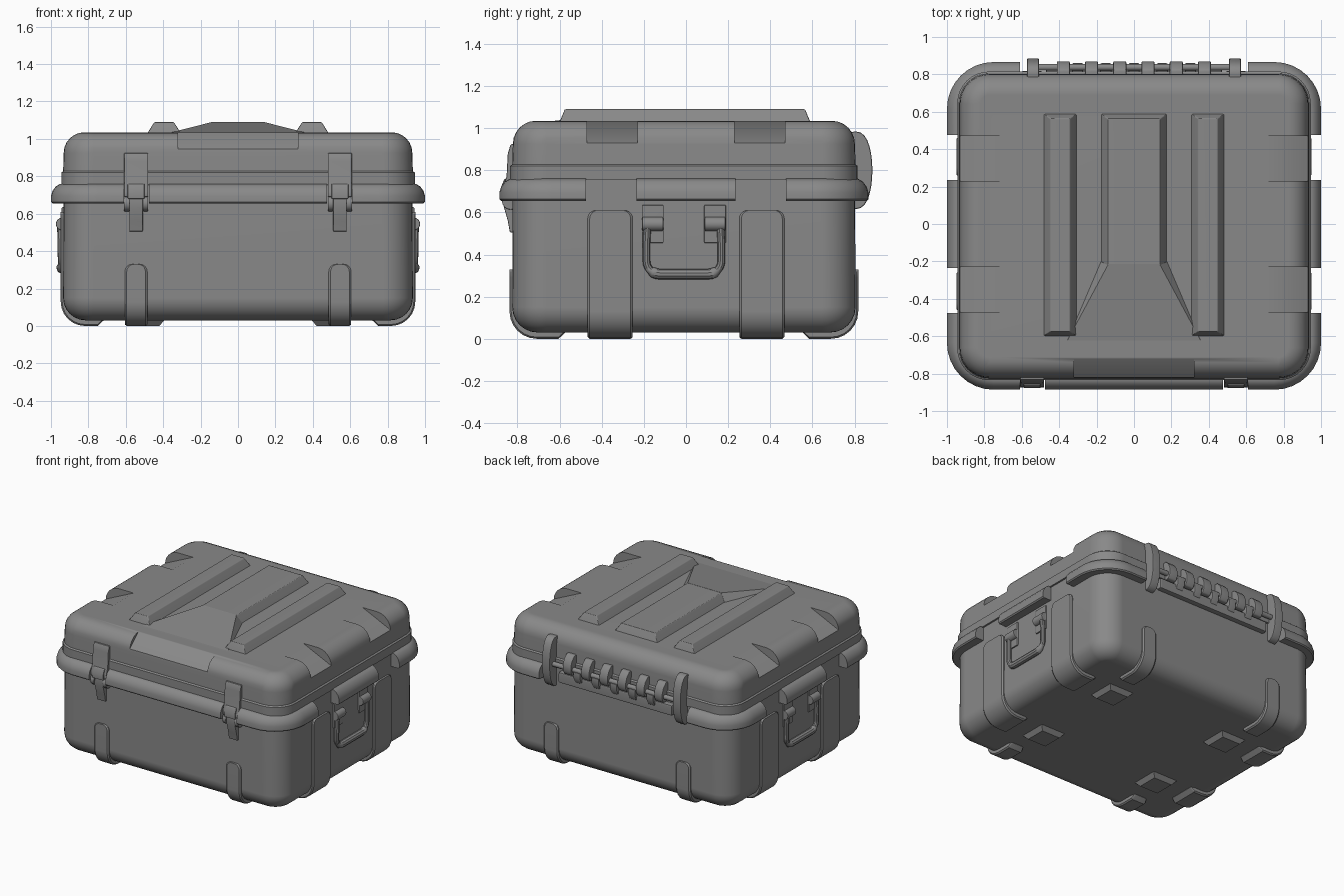
import bpy, bmesh
from math import sin, cos, pi, radians
from mathutils import Vector

if "Cube" in bpy.data.objects:
    bpy.data.objects.remove(bpy.data.objects["Cube"])

grey = bpy.data.materials.new("grey plastic")
grey.use_nodes = True
grey.diffuse_color = (0.25, 0.25, 0.25, 1)
grey.node_tree.nodes["Principled BSDF"].inputs["Base Color"].default_value = (0.25, 0.25, 0.25, 1)
CY = -0.01  # middle of the shell in y


def select(ob):
    bpy.ops.object.select_all(action='DESELECT')
    ob.select_set(True)
    bpy.context.view_layer.objects.active = ob


def finish(name, bm, bevel=0.0, smooth=True):
    bmesh.ops.recalc_face_normals(bm, faces=bm.faces)
    me = bpy.data.meshes.new(name)
    bm.to_mesh(me)
    bm.free()
    me.materials.append(grey)
    ob = bpy.data.objects.new(name, me)
    bpy.context.collection.objects.link(ob)
    if bevel:
        m = ob.modifiers.new("bevel", 'BEVEL')
        m.width, m.segments, m.limit_method = bevel, 2, 'ANGLE'
        select(ob)
        bpy.ops.object.modifier_apply(modifier=m.name)
    if smooth:
        shade(ob)
    return ob


def shade(ob):
    select(ob)
    bpy.ops.object.shade_smooth_by_angle(angle=radians(35))
    m = ob.modifiers.new("weighted normals", 'WEIGHTED_NORMAL')
    m.keep_sharp = True


def skin(name, loops, closed=False, **kw):
    """Skin equal-length loops of points, with caps or closed on itself."""
    bm = bmesh.new()
    rows = [[bm.verts.new(p) for p in loop] for loop in loops]
    n = len(rows[0])
    pairs = list(zip(rows, rows[1:])) + ([(rows[-1], rows[0])] if closed else [])
    for a, b in pairs:
        for i in range(n):
            j = (i + 1) % n
            bm.faces.new((a[i], a[j], b[j], b[i]))
    if not closed:
        bm.faces.new(rows[0])
        bm.faces.new(rows[-1])
    return finish(name, bm, **kw)


def rounded(hx, hy, r, z, n=8):
    pts = []
    for q, (sx, sy) in enumerate([(1, 1), (-1, 1), (-1, -1), (1, -1)]):
        for i in range(n + 1):
            a = (q + i / n) * pi / 2
            pts.append((sx * (hx - r) + r * cos(a), CY + sy * (hy - r) + r * sin(a), z))
    return pts


def prism(name, pts, a0, a1, axis='x', **kw):
    put = (lambda a, u, v: (a, u, v)) if axis == 'x' else (lambda a, u, v: (u, a, v))
    return skin(name, [[put(a, u, v) for u, v in pts] for a in (a0, a1)], **kw)


def box(name, x0, x1, y0, y1, z0, z1, **kw):
    return prism(name, [(y0, z0), (y1, z0), (y1, z1), (y0, z1)], x0, x1, **kw)


def hull(name, pts, **kw):
    bm = bmesh.new()
    for p in pts:
        bm.verts.new(p)
    bmesh.ops.convex_hull(bm, input=bm.verts)
    return finish(name, bm, **kw)


def circle(u, v, r, n=16):
    return [(u + r * cos(2 * pi * i / n), v + r * sin(2 * pi * i / n)) for i in range(n)]


def carve(ob, cutters):
    for c in cutters:
        c.hide_render = True
        m = ob.modifiers.new("cut", 'BOOLEAN')
        m.operation, m.solver, m.object = 'DIFFERENCE', 'EXACT', c
        select(ob)
        bpy.ops.object.modifier_apply(modifier=m.name)
        bpy.data.objects.remove(c)
    shade(ob)


# Lower shell with rounded bottom
R, arc = 0.12, [i / 6 * pi / 2 for i in range(7)]
loops = []
for a in arc:
    d = R * (1 - sin(a))
    loops.append(rounded(0.935 - d, 0.815 - d, 0.16 - d, 0.03 + R * (1 - cos(a))))
skin("lower_shell", loops + [rounded(0.932, 0.812, 0.16, 0.77)])

# Lid with lower band and rounded top edge
R = 0.11
loops = [rounded(0.945, 0.825, 0.17, 0.755), rounded(0.945, 0.825, 0.17, 0.82),
         rounded(0.935, 0.815, 0.16, 0.828)]
for a in arc:
    d = R * (1 - cos(a))
    loops.append(rounded(0.932 - d, 0.812 - d, 0.16 - d, 0.925 + R * sin(a)))
lid = skin("lid", loops, smooth=False)
cuts = [prism("front_cutter", [(-0.70, 1.053), (-0.90, 0.872), (-0.90, 1.053)], -0.32, 0.32, smooth=False)]
for s in (1, -1):
    for y in (-0.47, 0.23):
        wedge = [(s * 0.67, 1.049), (s * 1.0, 0.897), (s * 1.0, 1.049)]
        cuts.append(prism("notch_cutter", wedge, y, y + 0.24, 'y', smooth=False))
carve(lid, cuts)

# Raised ribs on the lid
def rib(name, x, w, y0, y1):
    base = [(x + s * w, y, 1.03) for s in (1, -1) for y in (y0, y1)]
    top = [(x + s * (w - 0.038), y, 1.09) for s in (1, -1) for y in (y0 + 0.025, y1 - 0.025)]
    hull(name, base + top, bevel=0.006)

for s, side in ((1, "left"), (-1, "right")):
    rib(side + "_rib", s * 0.395, 0.09, -0.60, 0.59)
rib("centre_rib", 0, 0.178, -0.245, 0.59)
hull("centre_rib_ramp", [(s * x, y, z) for s in (1, -1)
     for x, y, z in ((0.14, -0.22, 1.09), (0.18, -0.2, 1.03), (0.36, -0.63, 1.034), (0.36, -0.63, 1.03))])

# Bumper rim, split into segments
rim = skin("bumper_rim", [rounded(1 - d, 0.876 - d, 0.25 - d, z) for d, z in (
    (0.10, 0.655), (0.008, 0.655), (0, 0.663), (0, 0.695), (0.008, 0.722), (0.026, 0.746), (0.05, 0.76), (0.10, 0.76))],
    closed=True, smooth=False)
cuts = [box("back_gap", -0.61, 0.61, 0.7, 1, 0.5, 0.9, smooth=False)]
for s in (1, -1):
    cuts.append(box("latch_gap", s * 0.475, s * 0.61, -1, -0.7, 0.5, 0.9, smooth=False))
    for y in (-0.475, 0.235):
        cuts.append(box("side_gap", s * 0.8, s * 1.1, y, y + 0.24, 0.5, 0.9, smooth=False))
carve(rim, cuts)

# Protective straps wrapping from the walls to the underside
def strap(name, axis, s, centre, hw, H, top, end):
    cr, R = 0.04, 0.13
    path = [(H, top - cr * (1 - sin(a)), 1, 0, hw - cr * (1 - cos(a))) for a in reversed(arc)]
    path += [(H - R + R * cos(a), R - R * sin(a), cos(a), -sin(a), hw) for a in arc]
    path += [(end + 0.03, 0, 0, -1, hw), (end, 0.028, 0, -1, hw - 0.01)]
    loops = []
    for d, z, nd, nz, w in path:
        loop = []
        for u, t in ((-w, 0.05), (-w, 0.008), (0.01 - w, 0), (w - 0.01, 0), (w, 0.008), (w, 0.05)):
            dd, zz = s * (d - nd * t), z - nz * t
            loop.append((dd, centre + u, zz) if axis == 'x' else (centre + u, CY + dd, zz))
        loops.append(loop)
    skin(name, loops)

for s in (1, -1):
    for c in (1, -1):
        strap("side_strap", 'x', s, c * 0.36, 0.107, 0.948, 0.61, 0.72)
        strap("wall_strap", 'y', s, c * 0.545, 0.06, 0.828, 0.33, 0.565)
        # Tapered feet under the shell
        hull("foot", [(s * 0.495 + i * w, c * 0.36 + j * w, z) for i in (1, -1) for j in (1, -1)
                      for w, z in ((0.105, 0.035), (0.075, 0.0))])

# Front latches
for s, side in ((1, "left"), (-1, "right")):
    x = s * 0.545
    prism(side + "_latch_lever", [(-0.79, 0.925), (-0.832, 0.925), (-0.846, 0.88), (-0.852, 0.77),
          (-0.87, 0.72), (-0.87, 0.69), (-0.79, 0.69)], x - 0.065, x + 0.065, bevel=0.007)
    prism(side + "_latch_face", [(-0.80, 0.76), (-0.862, 0.76), (-0.878, 0.72), (-0.878, 0.68), (-0.80, 0.68)],
          x - 0.045, x + 0.045, bevel=0.005)
    for e in (-0.05, 0.05):
        prism(side + "_latch_knuckle", circle(-0.832, 0.655, 0.042), x + e - 0.015, x + e + 0.015, bevel=0.004)
    prism(side + "_latch_tab", [(-0.80, 0.69), (-0.862, 0.69), (-0.866, 0.63), (-0.846, 0.56), (-0.836, 0.505),
          (-0.80, 0.505)], x - 0.036, x + 0.036, bevel=0.005)

# Hinge with rod, knuckles and lower ledge
box("hinge_ledge", -0.47, 0.47, 0.78, 0.84, 0.66, 0.74, bevel=0.012)
prism("hinge_rod", circle(0.838, 0.79, 0.018), -0.54, 0.54)
for i in range(6):
    x = -0.378 + i * 0.151
    prism("upper_knuckle", [(0.79, 0.89), (0.825, 0.89), (0.855, 0.86), (0.87, 0.82), (0.87, 0.78),
          (0.852, 0.748), (0.825, 0.745), (0.79, 0.77)], x - 0.035, x + 0.035, bevel=0.008)
for i in range(5):
    x = -0.302 + i * 0.151
    prism("lower_knuckle", [(0.79, 0.70), (0.84, 0.70), (0.86, 0.74), (0.86, 0.785), (0.79, 0.785)],
          x - 0.03, x + 0.03, bevel=0.008)

# Curved guards beside the hinge
for s, side in ((1, "left"), (-1, "right")):
    outer = [(0.795 + 0.09 * cos(a) ** 0.7, 0.80 + 0.185 * sin(a))
             for a in [(-0.49 + 0.98 * i / 14) * pi for i in range(15)]]
    prism(side + "_hinge_guard", [(0.765, 0.63)] + outer + [(0.765, 0.975)],
          s * 0.54 - 0.033, s * 0.54 + 0.033, bevel=0.008)

# Side carrying handles
for s, side in ((1, "left"), (-1, "right")):
    pts = [(-0.172, 0.56), (-0.178, 0.45)]
    pts += [(-0.115 - 0.063 * cos(a), 0.37 - 0.063 * sin(a)) for a in arc]
    pts += [(-y, z) for y, z in reversed(pts)]
    cu = bpy.data.curves.new(side + "_handle", 'CURVE')
    cu.dimensions, cu.bevel_depth, cu.bevel_resolution, cu.use_fill_caps = '3D', 0.018, 3, True
    sp = cu.splines.new('POLY')
    sp.points.add(len(pts) - 1)
    for p, (y, z) in zip(sp.points, pts):
        p.co = (s * (0.945 + 0.02 * (z - 0.3)), CY + y, z, 1)
        p.radius = 1.4 if z < 0.32 else 1.0
    handle = bpy.data.objects.new(side + "_handle", cu)
    bpy.context.collection.objects.link(handle)
    select(handle)
    bpy.ops.object.convert(target='MESH')
    handle.data.materials.clear()
    handle.data.materials.append(grey)
    shade(handle)
    for c in (1, -1):
        y = CY + c * 0.148
        box("handle_mount", s * 0.92, s * 0.943, y - 0.052, y + 0.052, 0.455, 0.635, bevel=0.005)
        prism("handle_pivot", circle(s * 0.94, 0.545, 0.034), y - 0.05, y + 0.05, 'y', bevel=0.006)
